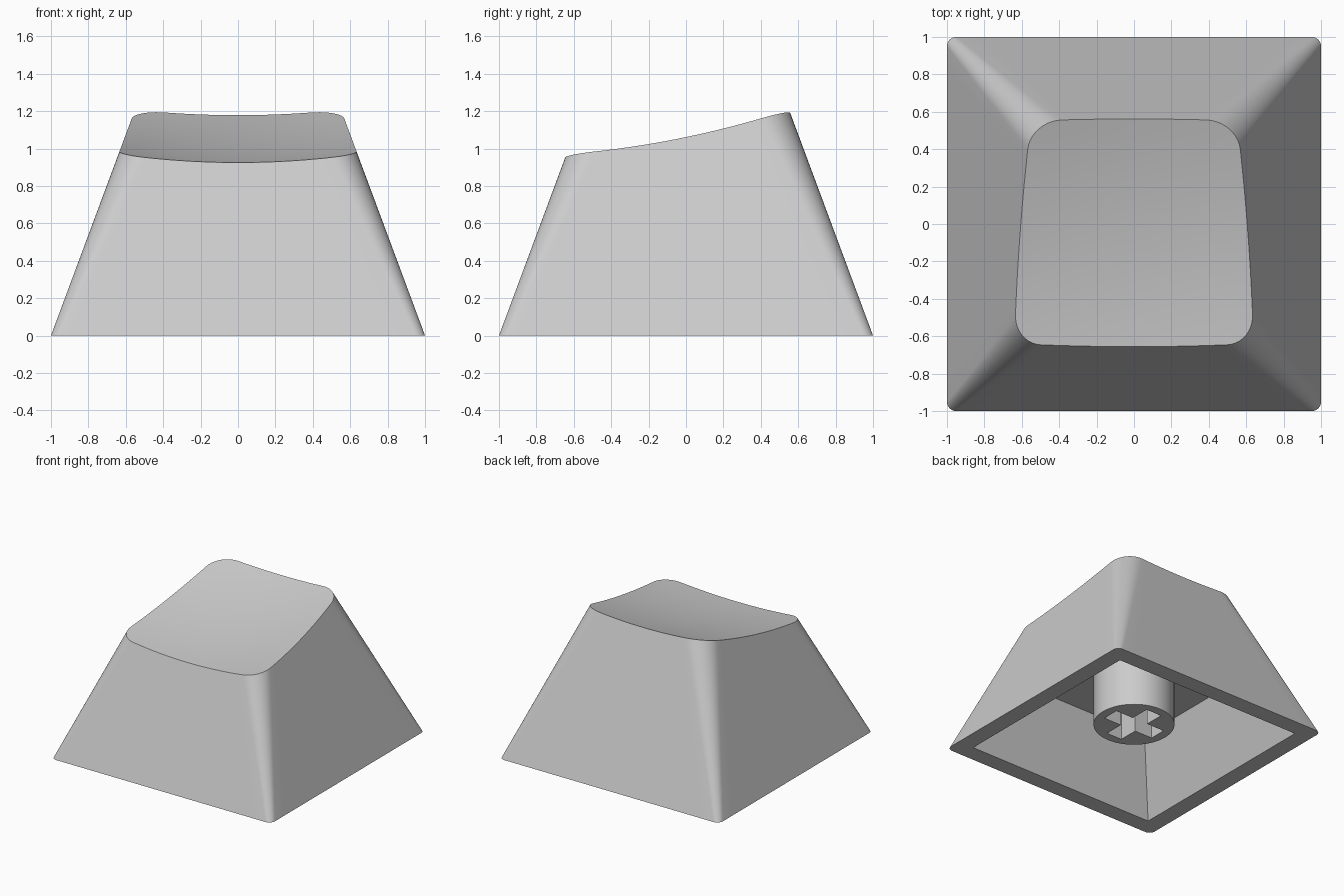
import bpy, bmesh, math
from mathutils import Vector

if "Cube" in bpy.data.objects:
    bpy.data.objects.remove(bpy.data.objects["Cube"], do_unlink=True)

TAPER = 0.372       # inward lean of the walls per unit of height
CEILING = 0.57      # height of the hollow's ceiling
ARC, FLAT = 10, 16  # segments per rounded corner and per straight side

plastic = bpy.data.materials.new("grey plastic")
plastic.use_nodes = True
plastic.diffuse_color = (0.6, 0.6, 0.6, 1)
plastic.node_tree.nodes["Principled BSDF"].inputs["Base Color"].default_value = (0.6, 0.6, 0.6, 1)


def rounded_square(half, radius, z):
    """Closed loop of points around a square with rounded corners."""
    points = []
    for side in range(4):
        turn = side * math.pi / 2
        c, s = math.cos(turn), math.sin(turn)
        inner = half - radius
        local = []
        for i in range(ARC + 1):
            a = i / ARC * math.pi / 2
            local.append((inner + radius * math.cos(a), inner + radius * math.sin(a)))
        for i in range(1, FLAT):
            local.append((inner - 2 * inner * i / FLAT, half))
        points += [Vector((x * c - y * s, x * s + y * c, z)) for x, y in local]
    return points


def outer_ring(z):
    return rounded_square(1 - TAPER * z, 0.05 + 0.1 * z, z)


def dish(x, y):
    """Height of the scooped, tilted top surface."""
    return 1.022 + 0.218 * y + 0.107 * (x * x + y * y)


def top_edge():
    """Follow each straight wall line up to where it meets the dish."""
    low, high = outer_ring(0), outer_ring(1)
    points = []
    for a, b in zip(low, high):
        z = 1.0
        for _ in range(12):
            p = a.lerp(b, z)
            z = dish(p.x, p.y)
        points.append(a.lerp(b, z))
    return points


def bridge(bm, ring_a, ring_b):
    n = len(ring_a)
    for i in range(n):
        j = (i + 1) % n
        bm.faces.new((ring_a[i], ring_a[j], ring_b[j], ring_b[i]))


def finish(bm, name):
    bmesh.ops.remove_doubles(bm, verts=bm.verts, dist=0.0001)
    bmesh.ops.recalc_face_normals(bm, faces=bm.faces)
    mesh = bpy.data.meshes.new(name)
    bm.to_mesh(mesh)
    bm.free()
    mesh.materials.append(plastic)
    obj = bpy.data.objects.new(name, mesh)
    bpy.context.collection.objects.link(obj)
    bpy.ops.object.select_all(action="DESELECT")
    obj.select_set(True)
    bpy.context.view_layer.objects.active = obj
    bpy.ops.object.shade_smooth_by_angle(angle=math.radians(30))
    return obj


# Cap shell: ceiling, inner walls, rim, outer walls, dished top
bm = bmesh.new()
edge = top_edge()
centre = Vector((0, -0.05, 0))
loops = [
    rounded_square(0.86 - TAPER * CEILING, 0, CEILING),
    rounded_square(0.86, 0, 0),
    outer_ring(0),
    edge,
]
for k in range(1, 8):
    loop = []
    for p in edge:
        q = p.lerp(centre, k / 8)
        loop.append(Vector((q.x, q.y, dish(q.x, q.y))))
    loops.append(loop)
rings = [[bm.verts.new(p) for p in loop] for loop in loops]
for a, b in zip(rings, rings[1:]):
    bridge(bm, a, b)
bm.faces.new(rings[0])
bm.faces.new(rings[-1])
finish(bm, "cap_shell")

# Stem: round post with a cross-shaped socket
BOTTOM, TOP = 0.14, CEILING + 0.005
LONG, THIN = 0.232, 0.07
circle = [(0.305 * math.cos(i * math.tau / 64), 0.305 * math.sin(i * math.tau / 64))
          for i in range(64)]
cross = []
for x, y in ((LONG, -THIN), (LONG, THIN), (THIN, THIN)):
    cross.append((x, y))
outline = []
for quarter in range(4):
    for x, y in cross:
        for _ in range(quarter):
            x, y = -y, x
        outline.append((x, y))

bm = bmesh.new()
rim_edges = []
for shape in (circle, outline):
    low = [bm.verts.new((x, y, BOTTOM)) for x, y in shape]
    high = [bm.verts.new((x, y, TOP)) for x, y in shape]
    bridge(bm, low, high)
    rim_edges += [bm.edges.get((low[i - 1], low[i])) for i in range(len(low))]
bmesh.ops.triangle_fill(bm, edges=rim_edges, use_beauty=True, normal=(0, 0, -1))
finish(bm, "stem")
